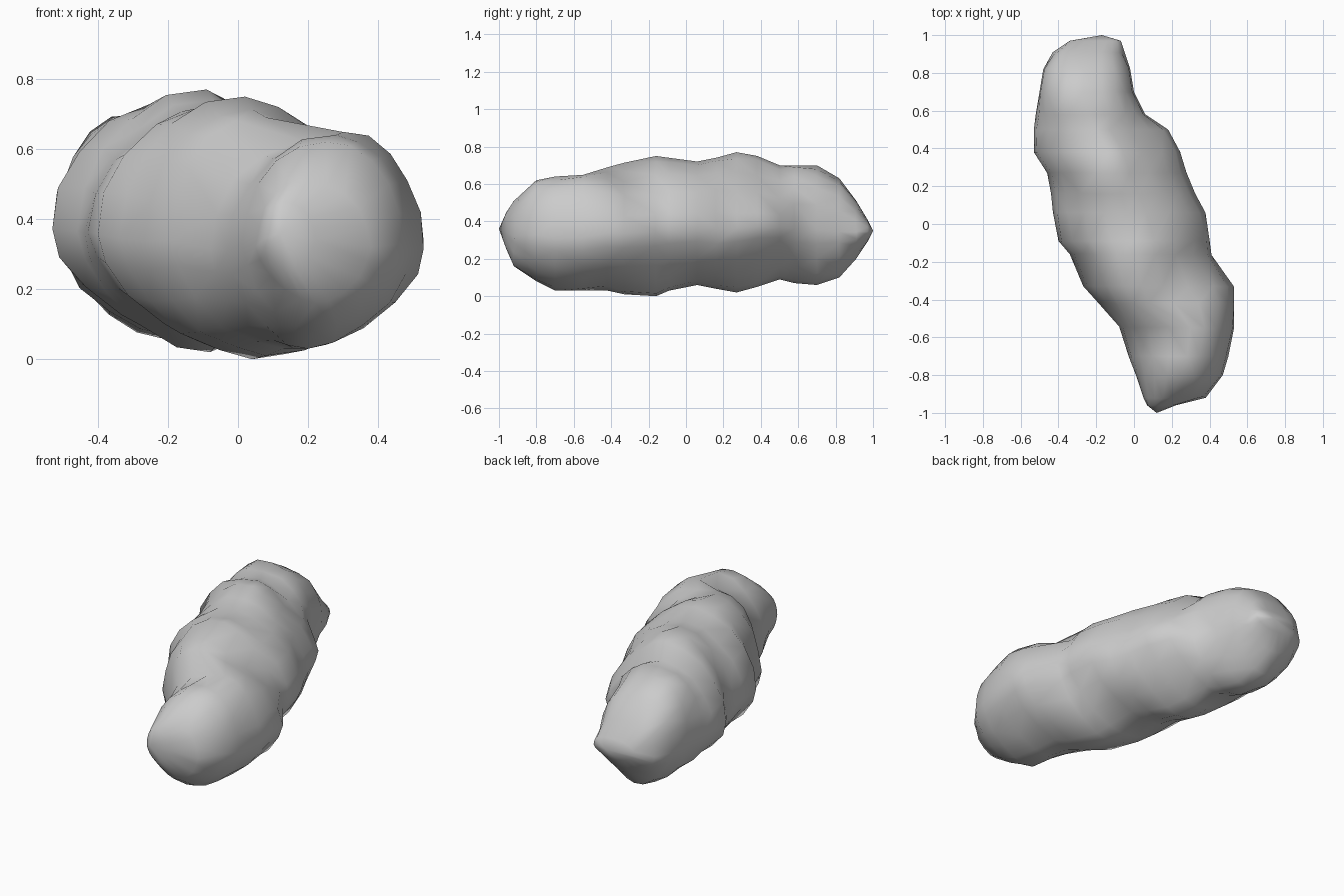
import bpy, bmesh, math, random
from mathutils import Vector

random.seed(4)
SEG = 20

# Body sections: y, left x, right x, bottom z, top z, crest x, keel x
sections = [
    (-0.96, 0.07, 0.22, 0.25, 0.45, 0.13, 0.15),
    (-0.92, 0.05, 0.38, 0.16, 0.51, 0.20, 0.22),
    (-0.80, 0.01, 0.47, 0.08, 0.62, 0.25, 0.22),
    (-0.70, -0.03, 0.50, 0.03, 0.64, 0.28, 0.20),
    (-0.55, -0.09, 0.53, 0.03, 0.65, 0.30, 0.16),
    (-0.42, -0.20, 0.53, 0.03, 0.70, 0.08, 0.13),
    (-0.33, -0.27, 0.53, 0.01, 0.72, 0.04, 0.08),
    (-0.16, -0.34, 0.42, 0.00, 0.75, 0.02, 0.04),
    (-0.09, -0.40, 0.41, 0.03, 0.74, 0.01, 0.00),
    (0.06, -0.43, 0.38, 0.06, 0.72, -0.04, -0.03),
    (0.16, -0.44, 0.32, 0.04, 0.74, -0.07, -0.06),
    (0.27, -0.46, 0.27, 0.02, 0.77, -0.09, -0.08),
    (0.38, -0.53, 0.24, 0.05, 0.75, -0.13, -0.12),
    (0.50, -0.53, 0.18, 0.09, 0.70, -0.20, -0.17),
    (0.58, -0.52, 0.06, 0.07, 0.70, -0.24, -0.20),
    (0.70, -0.50, 0.00, 0.06, 0.70, -0.27, -0.22),
    (0.82, -0.48, -0.02, 0.10, 0.63, -0.27, -0.23),
    (0.91, -0.43, -0.05, 0.20, 0.51, -0.25, -0.22),
    (0.97, -0.34, -0.07, 0.29, 0.41, -0.20, -0.19),
]

# Surface dents (negative) and swellings (positive): centre, radius, depth
lumps = [
    ((-0.12, -0.50, 0.38), 0.14, -0.02),
    ((0.43, -0.12, 0.22), 0.16, -0.02),
    ((0.18, -0.36, 0.66), 0.13, -0.025),
    ((0.30, -0.24, 0.60), 0.13, -0.025),
    ((0.28, 0.28, 0.25), 0.15, 0.015),
    ((-0.40, 0.10, 0.60), 0.15, -0.015),
]


def roundness(y, right, upper):
    """Below 1 is boxy, 1 is elliptical, above 1 is angular."""
    if right and 0.2 < y < 0.56:
        return 1.4
    if not upper:
        return 1.2
    if y > 0.56:
        return 0.8
    if right and -0.35 < y < 0.2:
        return 1.2
    return 1.0


def section_point(sec, angle):
    y, xl, xr, zb, zt, crest, keel = sec
    c, s = math.cos(angle), math.sin(angle)
    right, upper = c >= 0, s >= -1e-6
    p = roundness(y, right, upper)
    mid = zb + (zt - zb) * 0.46
    px = crest if upper else keel
    x = px + abs(c) ** p * ((xr - px) if right else (xl - px))
    z = mid + abs(s) ** p * ((zt - mid) if upper else (zb - mid))
    return Vector((x, y, z))


# Loft the rock body
bm = bmesh.new()
rings = [[bm.verts.new(section_point(s, math.tau * i / SEG)) for i in range(SEG)]
         for s in sections]
for a, b in zip(rings, rings[1:]):
    for i in range(SEG):
        j = (i + 1) % SEG
        bm.faces.new((a[i], a[j], b[j], b[i]))

# Pointed ends
for ring, tip in ((rings[0], (0.12, -1.0, 0.36)), (rings[-1], (-0.17, 1.0, 0.35))):
    v = bm.verts.new(tip)
    for i in range(SEG):
        bm.faces.new((ring[i], ring[(i + 1) % SEG], v))
bmesh.ops.recalc_face_normals(bm, faces=bm.faces)
bm.normal_update()

# Weathered, uneven surface
moves = []
for ring in rings[1:-1]:
    for i, v in enumerate(ring):
        d = random.uniform(-0.008, 0.007)
        if i % (SEG // 4) == 0:
            d = 0
        for centre, radius, depth in lumps:
            d += depth * math.exp(-((v.co - Vector(centre)).length / radius) ** 2)
        moves.append((v, v.normal * d))
for v, offset in moves:
    v.co += offset
    v.co.z = max(v.co.z, 0)
bmesh.ops.triangulate(bm, faces=bm.faces)

mesh = bpy.data.meshes.new("rock_body")
bm.to_mesh(mesh)
bm.free()
rock = bpy.data.objects.new("rock_body", mesh)
bpy.context.collection.objects.link(rock)
bpy.context.view_layer.objects.active = rock
rock.select_set(True)
bpy.ops.object.shade_smooth_by_angle(angle=math.radians(60))
